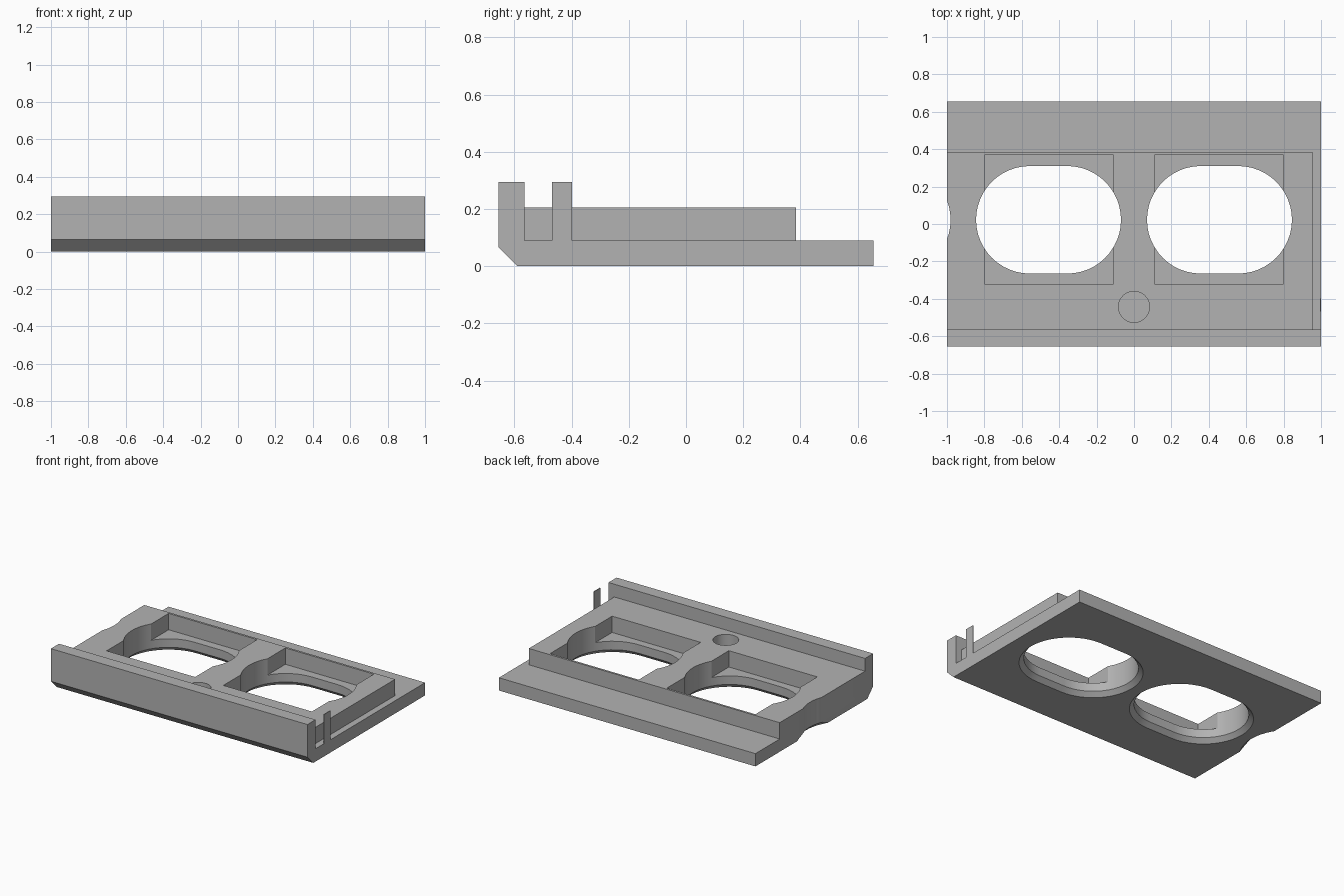
import bpy, bmesh, math

cube = bpy.data.objects.get("Cube")
if cube:
    bpy.data.objects.remove(cube, do_unlink=True)

grey = bpy.data.materials.new("plain_grey")
grey.use_nodes = True
GREY = (0.45, 0.45, 0.45, 1)
grey.diffuse_color = GREY
grey.node_tree.nodes["Principled BSDF"].inputs["Base Color"].default_value = GREY


def loft(name, rings):
    """Closed solid through a stack of equal-length point rings."""
    bm = bmesh.new()
    loops = [[bm.verts.new(p) for p in ring] for ring in rings]
    for a, b in zip(loops, loops[1:]):
        for i in range(len(a)):
            j = (i + 1) % len(a)
            bm.faces.new((a[i], a[j], b[j], b[i]))
    bm.faces.new(loops[0])
    bm.faces.new(loops[-1])
    bmesh.ops.recalc_face_normals(bm, faces=bm.faces)
    mesh = bpy.data.meshes.new(name)
    bm.to_mesh(mesh)
    bm.free()
    mesh.materials.append(grey)
    obj = bpy.data.objects.new(name, mesh)
    bpy.context.collection.objects.link(obj)
    return obj


def block(name, x0, x1, y0, y1, z0, z1):
    return loft(name, [[(x0, y0, z), (x1, y0, z), (x1, y1, z), (x0, y1, z)]
                       for z in (z0, z1)])


def capsule(cx, cy, half, r, z, n=24):
    """Ring made of two half circles; half = 0 gives a circle."""
    pts = []
    for side in (1, -1):
        for i in range(n + 1 if half else n):
            a = math.pi * (i / n - 0.5 * side)
            a = -math.pi / 2 + math.pi * i / n + (0 if side > 0 else math.pi)
            pts.append((cx + side * half + r * math.cos(a), cy + r * math.sin(a), z))
    return pts


def combine(target, tool, operation):
    mod = target.modifiers.new(tool.name, "BOOLEAN")
    mod.operation, mod.solver, mod.object = operation, "EXACT", tool
    bpy.context.view_layer.objects.active = target
    bpy.ops.object.modifier_apply(modifier=mod.name)
    bpy.data.objects.remove(tool, do_unlink=True)


# Base plate with front lip and chamfered lower front edge
profile = [(-0.59, 0), (0.655, 0), (0.655, 0.09), (-0.565, 0.09),
           (-0.565, 0.295), (-0.655, 0.295), (-0.655, 0.065)]
plate = loft("mounting_plate", [[(x, y, z) for y, z in profile] for x in (-1, 1)])

# Raised platform and thin upright tab at the left end
combine(plate, block("platform", -1, 0.955, -0.6, 0.385, 0.05, 0.205), "UNION")
combine(plate, block("end_tab", 0.995, 1, -0.468, -0.398, 0.05, 0.295), "UNION")

# Square pockets in the platform
for cx in (-0.455, 0.455):
    combine(plate, block("pocket", cx - 0.345, cx + 0.345, -0.32, 0.37, 0.09, 0.4),
            "DIFFERENCE")

# Rounded through openings, flared underneath; the third only nicks the right end
for cx in (-1.368, -0.457, 0.457):
    rings = [capsule(cx, 0.0225, 0.1, 0.2875 + flare, z)
             for z, flare in ((-0.03, 0.06), (0.03, 0), (0.4, 0))]
    combine(plate, loft("opening", rings), "DIFFERENCE")

# Blind round hole
combine(plate, loft("screw_hole", [capsule(0, -0.443, 0, 0.083, z) for z in (0.09, 0.4)]),
        "DIFFERENCE")

# Smooth the curved walls only
bpy.ops.object.select_all(action="DESELECT")
plate.select_set(True)
bpy.context.view_layer.objects.active = plate
bpy.ops.object.shade_smooth_by_angle(angle=math.radians(30))
